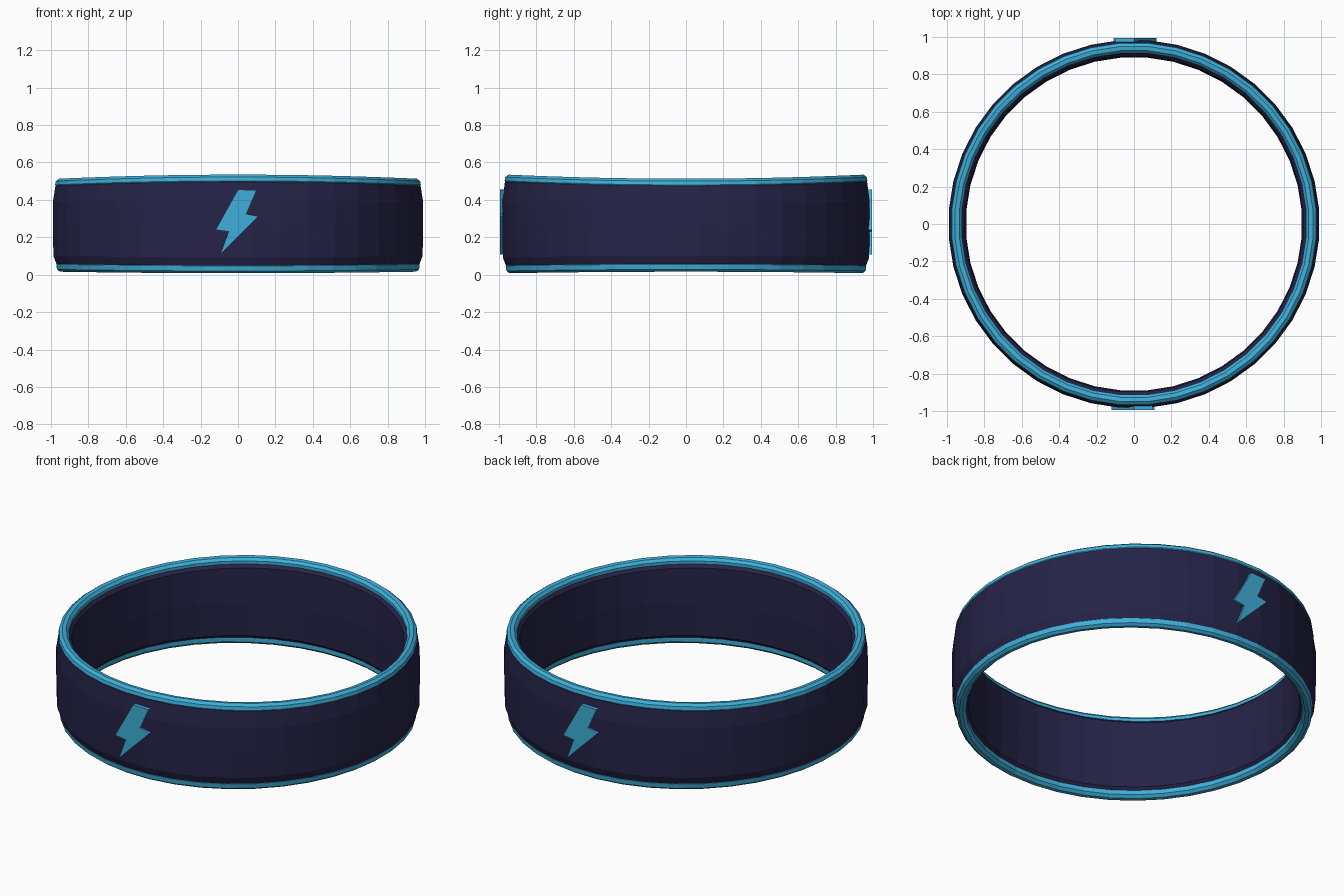
import bpy, bmesh, math

if "Cube" in bpy.data.objects:
    bpy.data.objects.remove(bpy.data.objects["Cube"])

SEGMENTS = 40


def material(name, rgb):
    m = bpy.data.materials.new(name)
    m.diffuse_color = (*rgb, 1)
    m.use_nodes = True
    m.node_tree.nodes["Principled BSDF"].inputs["Base Color"].default_value = m.diffuse_color
    return m


navy = material("dark navy", (0.019, 0.017, 0.065))
blue = material("sky blue", (0.050, 0.43, 0.70))


def finish(name, bm, mat):
    bmesh.ops.recalc_face_normals(bm, faces=bm.faces)
    mesh = bpy.data.meshes.new(name)
    bm.to_mesh(mesh)
    bm.free()
    mesh.materials.append(mat)
    obj = bpy.data.objects.new(name, mesh)
    bpy.context.collection.objects.link(obj)
    return obj


def ring(name, profile, mat):
    """Sweep a closed (radius, z) profile round z; front and back flare slightly in height."""
    bm = bmesh.new()
    loops = []
    for i in range(SEGMENTS):
        a = 2 * math.pi * (i + 0.5) / SEGMENTS
        flare = math.sin(a) ** 2
        loop = []
        for r, z in profile:
            dz = flare * (0.022 if z > 0.4 else -0.008 if z < 0.12 else 0)
            loop.append(bm.verts.new((r * 1.005 * math.cos(a), r * 0.997 * math.sin(a), z + dz)))
        loops.append(loop)
    n = len(profile)
    for i in range(SEGMENTS):
        p, q = loops[i], loops[(i + 1) % SEGMENTS]
        for j in range(n):
            k = (j + 1) % n
            bm.faces.new((p[j], q[j], q[k], p[k]))
    return finish(name, bm, mat)


# Main band, slightly bulged outside
ring("band", [(0.968, 0.055), (0.985, 0.10), (0.988, 0.25), (0.988, 0.39), (0.974, 0.475),
              (0.925, 0.485), (0.902, 0.46), (0.895, 0.27), (0.902, 0.075), (0.925, 0.045)], navy)

# Rounded trim on both edges
ring("upper_trim", [(0.968, 0.465), (0.976, 0.48), (0.972, 0.500), (0.955, 0.513),
                    (0.932, 0.510), (0.918, 0.495), (0.918, 0.465)], blue)
ring("lower_trim", [(0.962, 0.066), (0.970, 0.055), (0.966, 0.028), (0.950, 0.016),
                    (0.930, 0.018), (0.914, 0.033), (0.914, 0.066)], blue)

# Raised zigzag bolt plates on front and back
BOLT = [(0.0, 0.455), (0.10, 0.452), (0.045, 0.325), (0.11, 0.312),
        (-0.095, 0.108), (-0.05, 0.23), (-0.12, 0.24)]
for name, side in (("front_bolt", 1), ("back_bolt", -1)):
    bm = bmesh.new()
    outer = [bm.verts.new((x * side, -0.994 * side, z)) for x, z in BOLT]
    inner = [bm.verts.new((x * side, -0.955 * side, z)) for x, z in BOLT]
    bm.faces.new(outer)
    bm.faces.new(inner[::-1])
    for i in range(len(BOLT)):
        k = (i + 1) % len(BOLT)
        bm.faces.new((outer[i], inner[i], inner[k], outer[k]))
    finish(name, bm, blue)
